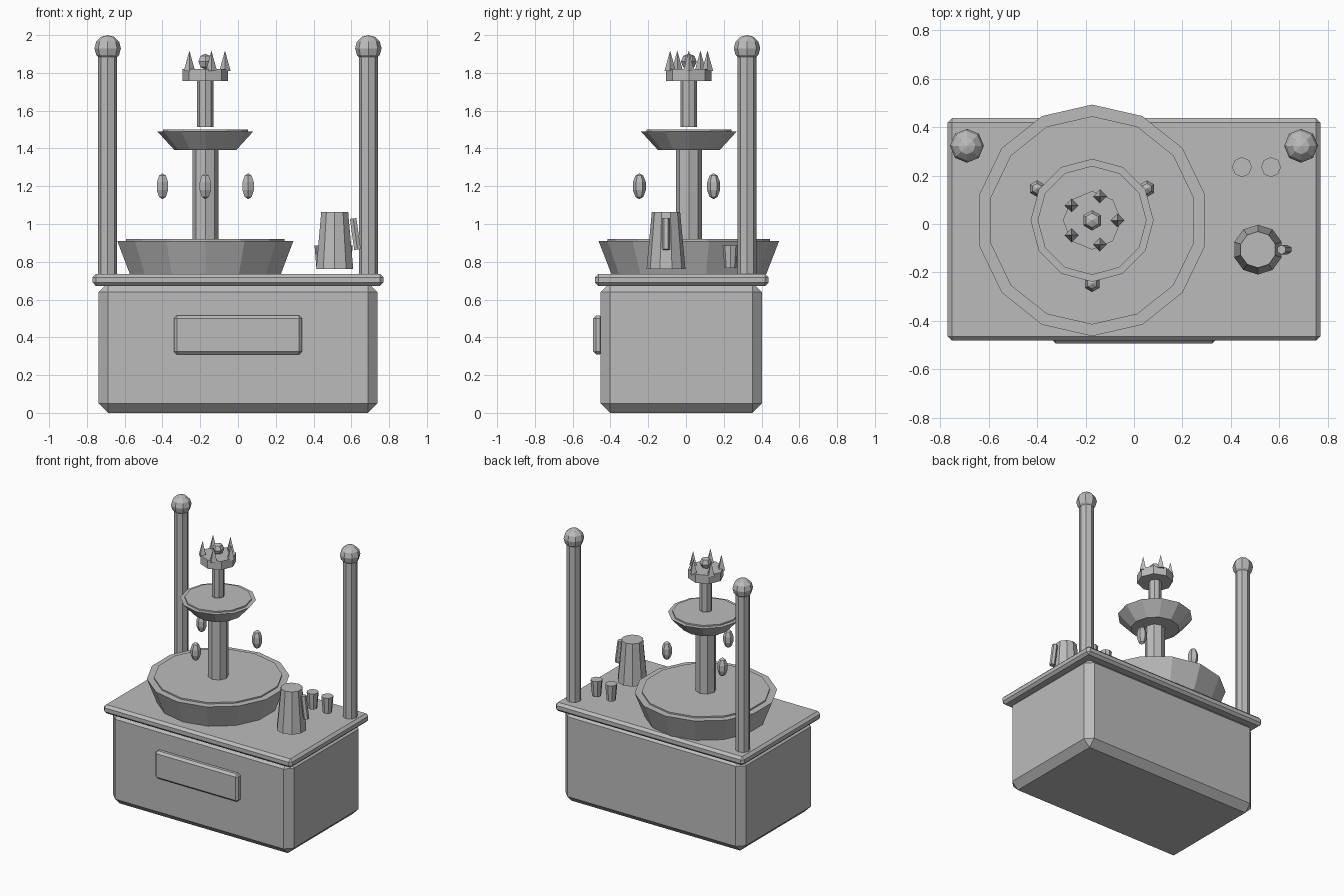
import bpy, bmesh
from math import sin, cos, pi, radians
from mathutils import Vector

cube = bpy.data.objects.get("Cube")
if cube:
    bpy.data.objects.remove(cube, do_unlink=True)

grey = bpy.data.materials.new("plain_grey")
grey.use_nodes = True
GREY = (0.5, 0.5, 0.5, 1)
grey.diffuse_color = GREY
grey.node_tree.nodes["Principled BSDF"].inputs["Base Color"].default_value = GREY


def finish(name, bm, loc):
    bmesh.ops.recalc_face_normals(bm, faces=bm.faces)
    mesh = bpy.data.meshes.new(name)
    bm.to_mesh(mesh)
    bm.free()
    mesh.materials.append(grey)
    obj = bpy.data.objects.new(name, mesh)
    obj.location = loc
    bpy.context.collection.objects.link(obj)
    return obj


def lathe(name, profile, sides, loc):
    """Closed faceted solid turned from (radius, height) pairs, a corner facing +y."""
    bm = bmesh.new()
    rings = []
    for r, z in profile:
        angles = [pi / 2 + 2 * pi * i / sides for i in range(sides)]
        rings.append([bm.verts.new((r * cos(a), r * sin(a), z)) for a in angles])
    for low, high in zip(rings, rings[1:]):
        for i in range(sides):
            j = (i + 1) % sides
            bm.faces.new((low[i], low[j], high[j], high[i]))
    if profile[0][0] > 0:
        bm.faces.new(rings[0])
    if profile[-1][0] > 0:
        bm.faces.new(rings[-1])
    bmesh.ops.remove_doubles(bm, verts=bm.verts, dist=1e-5)
    return finish(name, bm, loc)


def ball(name, r, half_height, sides, rings, loc):
    steps = [pi * i / rings for i in range(rings + 1)]
    profile = [(r * sin(t), -half_height * cos(t)) for t in steps]
    profile[0], profile[-1] = (0, -half_height), (0, half_height)
    return lathe(name, profile, sides, loc)


def box(name, low, high, bevel):
    low, high = Vector(low), Vector(high)
    bm = bmesh.new()
    bmesh.ops.create_cube(bm, size=1)
    bmesh.ops.scale(bm, vec=high - low, verts=bm.verts)
    obj = finish(name, bm, (low + high) / 2)
    mod = obj.modifiers.new("chamfer", "BEVEL")
    mod.width = bevel
    mod.segments = 1
    return obj


# Cabinet
box("cabinet", (-0.738, -0.452, 0), (0.738, 0.402, 0.69), 0.05)
box("counter_top", (-0.77, -0.482, 0.672), (0.77, 0.437, 0.736), 0.018)
box("front_panel", (-0.34, -0.493, 0.31), (0.34, -0.44, 0.515), 0.016)

# Poles with ball tops
for side, x in (("left", 0.69), ("right", -0.69)):
    lathe(side + "_pole", [(0.05, 0.72), (0.05, 1.9)], 8, (x, 0.323, 0))
    ball(side + "_pole_ball", 0.07, 0.07, 8, 6, (x, 0.323, 1.93))

# Tiered fountain
CX, CY = -0.173, 0.015
axis = (CX, CY, 0)
lathe("lower_basin", [(0.41, 0.735), (0.478, 0.91)], 14, axis)
lathe("lower_liquid", [(0.43, 0.89), (0.43, 0.92)], 14, axis)
lathe("lower_column", [(0.069, 0.9), (0.069, 1.4)], 8, axis)
lathe("upper_bowl", [(0.165, 1.393), (0.254, 1.49)], 12, axis)
lathe("upper_liquid", [(0.225, 1.48), (0.225, 1.5)], 12, axis)
lathe("upper_column", [(0.043, 1.513), (0.043, 1.78)], 8, axis)
lathe("crown", [(0.121, 1.757), (0.121, 1.82)], 8, axis)
ball("crown_jewel", 0.042, 0.042, 6, 4, (CX, CY, 1.86))

for i in range(5):
    a = 2 * pi * i / 5
    spot = (CX + 0.104 * cos(a), CY + 0.104 * sin(a), 0)
    lathe(f"crown_spike_{i + 1}", [(0.03, 1.81), (0, 1.918)], 4, spot)

# Hanging drops around the column
for i in range(3):
    a = radians(30 + 120 * i)
    spot = (CX + 0.262 * cos(a), CY + 0.262 * sin(a), 1.2)
    ball(f"drop_{i + 1}", 0.036, 0.069, 6, 5, spot)

# Jug, its handle and two small cups
lathe("jug", [(0.103, 0.762), (0.075, 1.064)], 10, (0.512, -0.106, 0))
handle = lathe("jug_handle", [(0.02, -0.083), (0.02, 0.083)], 6, (0.621, -0.106, 0.947))
handle.rotation_euler.y = radians(-8)
for i, x in enumerate((0.446, 0.566)):
    lathe(f"small_cup_{i + 1}", [(0.031, 0.766), (0.041, 0.885)], 8, (x, 0.235, 0))
